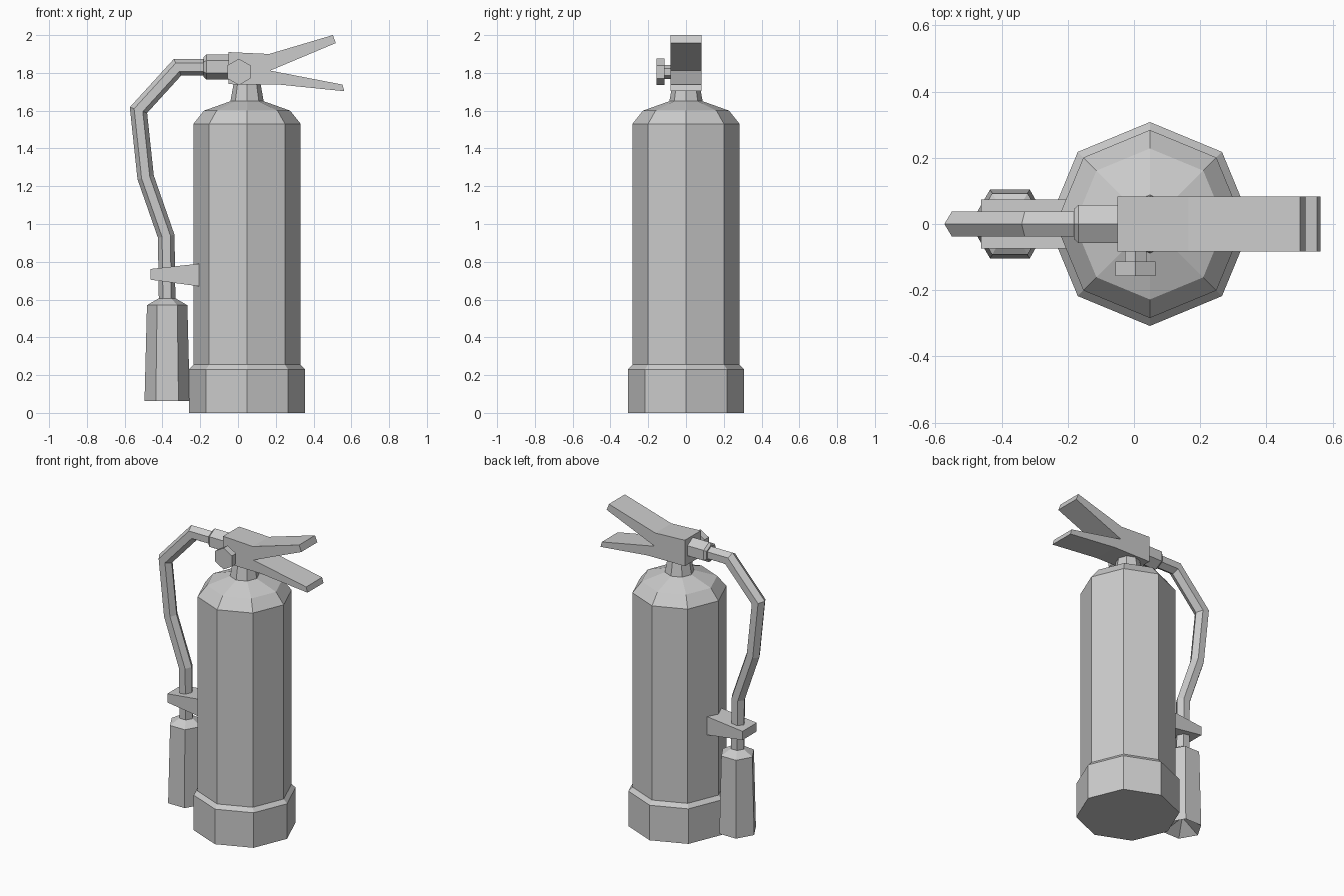
import bpy, bmesh, math
from mathutils import Vector

if "Cube" in bpy.data.objects:
    bpy.data.objects.remove(bpy.data.objects["Cube"])

X, Y, Z = Vector((1, 0, 0)), Vector((0, 1, 0)), Vector((0, 0, 1))


def finish(name, bm):
    bmesh.ops.remove_doubles(bm, verts=bm.verts, dist=1e-5)
    bmesh.ops.recalc_face_normals(bm, faces=bm.faces)
    mesh = bpy.data.meshes.new(name)
    bm.to_mesh(mesh)
    bm.free()
    bpy.context.collection.objects.link(bpy.data.objects.new(name, mesh))


def tube(name, path, radii, sides, axis=None, side=Y):
    """Loft polygon rings along a planar path; mitred unless an axis is fixed."""
    bm = bmesh.new()
    pts = [Vector(p) for p in path]
    rings = []
    for i, (p, r) in enumerate(zip(pts, radii)):
        stretch = 1
        if axis:
            t = axis
        else:
            a = (pts[max(i, 1)] - pts[max(i, 1) - 1]).normalized()
            j = min(i, len(pts) - 2)
            b = (pts[j + 1] - pts[j]).normalized()
            t = (a + b).normalized()
            stretch = 1 / t.dot(a)
        u = side.cross(t) * stretch
        rings.append([bm.verts.new(p + r * (u * math.cos(k * math.tau / sides)
                                            + side * math.sin(k * math.tau / sides)))
                      for k in range(sides)])
    for lo, hi in zip(rings, rings[1:]):
        for k in range(sides):
            n = (k + 1) % sides
            bm.faces.new((lo[k], lo[n], hi[n], hi[k]))
    for ring, r in ((rings[0], radii[0]), (rings[-1], radii[-1])):
        if r > 0:
            bm.faces.new(ring)
    finish(name, bm)


def lathe(name, x, profile, sides):
    tube(name, [(x, 0, z) for r, z in profile], [r for r, z in profile], sides, axis=Z)


def slab(name, outline, half):
    """Extrude an x-z outline symmetrically in y."""
    bm = bmesh.new()
    face = bm.faces.new([bm.verts.new((x, -half, z)) for x, z in outline])
    new = bmesh.ops.extrude_face_region(bm, geom=[face])["geom"]
    bmesh.ops.translate(bm, vec=(0, 2 * half, 0),
                        verts=[v for v in new if isinstance(v, bmesh.types.BMVert)])
    finish(name, bm)


# Cylinder with foot ring, shoulder and neck
lathe("cylinder_body", 0.048, [(0.308, 0), (0.308, 0.23), (0.284, 0.255), (0.284, 1.53),
                               (0.228, 1.6), (0.088, 1.65), (0.07, 1.75)], 8)

# Valve head with both levers
slab("valve_levers", [(-0.05, 1.91), (-0.05, 1.74), (0.22, 1.738), (0.563, 1.703),
                      (0.553, 1.738), (0.17, 1.812), (0.518, 1.958), (0.502, 2.0),
                      (0.165, 1.9)], 0.083)

# Pressure gauge
tube("gauge_stem", [(0.005, -0.07, 1.805), (0.005, -0.12, 1.805)], [0.038] * 2, 6, side=X)
tube("gauge_dial", [(0.005, -0.114, 1.805), (0.005, -0.157, 1.805)], [0.07] * 2, 6, side=X)

# Hose and its connector
tube("hose_connector", [(-0.04, 0, 1.832), (-0.168, 0, 1.832), (-0.182, 0, 1.832)],
     [0.066, 0.066, 0.052], 6)
tube("hose", [(-0.16, 0, 1.83), (-0.32, 0, 1.83), (-0.527, 0, 1.603), (-0.489, 0, 1.247),
              (-0.38, 0, 0.935), (-0.375, 0, 0.58)], [0.044] * 6, 6)

# Nozzle horn with hollow mouth
lathe("nozzle", -0.375, [(0.047, 0.605), (0.107, 0.57), (0.12, 0.062), (0, 0.14)], 6)

# Hose bracket
slab("hose_bracket", [(-0.462, 0.705), (-0.205, 0.67), (-0.205, 0.79), (-0.462, 0.762)], 0.074)
